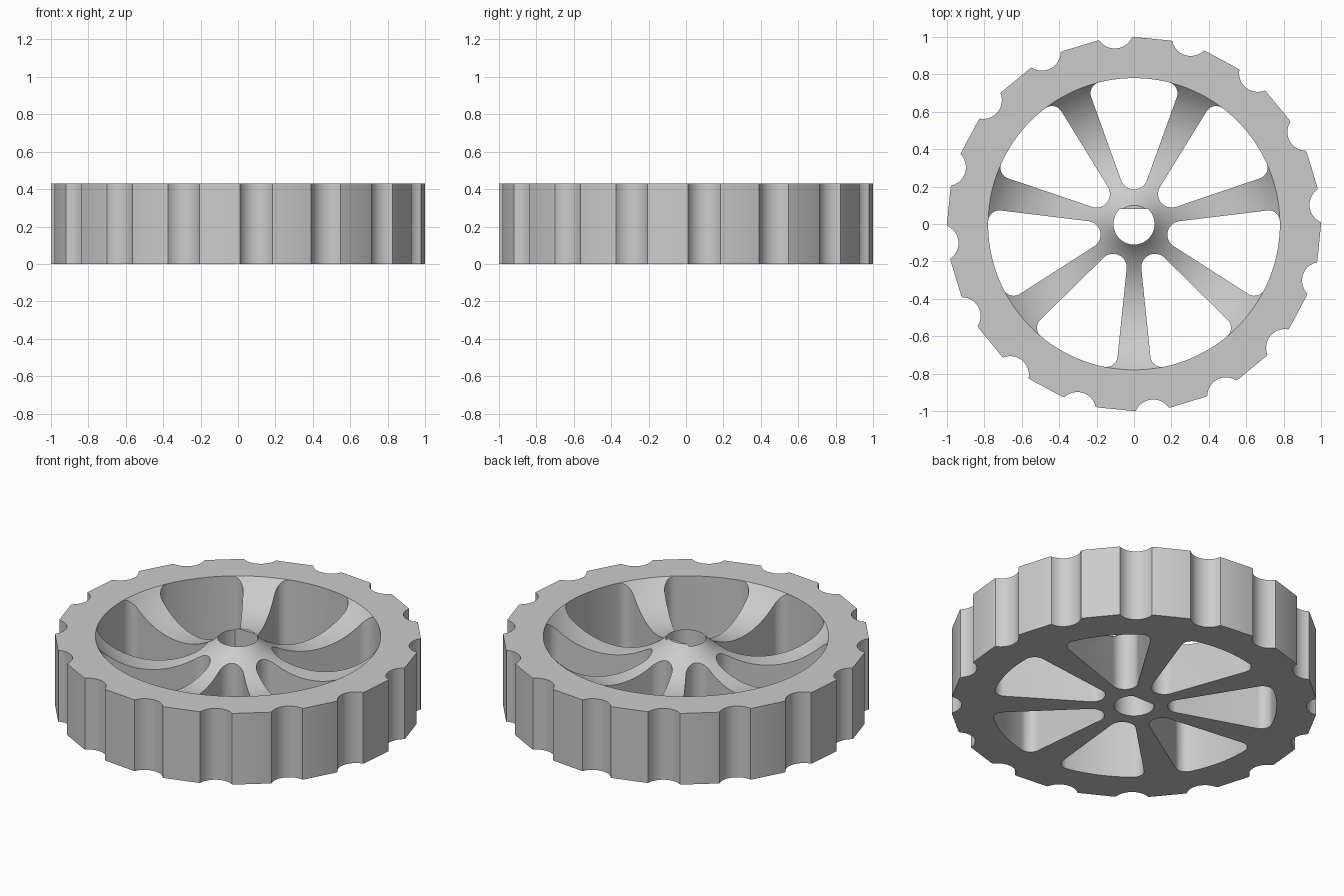
import bpy
import bmesh
from math import sin, cos, pi, radians, asin, atan2
from mathutils import Vector, Matrix

HEIGHT = 0.43
SPOKES = 7
NOTCHES = 16

cube = bpy.data.objects.get("Cube")
if cube:
    bpy.data.objects.remove(cube, do_unlink=True)

grey = bpy.data.materials.new("light_grey")
grey.use_nodes = True
grey.diffuse_color = (0.6, 0.6, 0.6, 1)
grey.node_tree.nodes["Principled BSDF"].inputs["Base Color"].default_value = (0.6, 0.6, 0.6, 1)


def arc(cx, cy, r, a0, a1, n):
    """Points along an arc, angles in radians."""
    return [Vector((cx + r * cos(a0 + (a1 - a0) * i / n),
                    cy + r * sin(a0 + (a1 - a0) * i / n))) for i in range(n + 1)]


def to_object(bm, name):
    bmesh.ops.recalc_face_normals(bm, faces=bm.faces)
    mesh = bpy.data.meshes.new(name)
    bm.to_mesh(mesh)
    bm.free()
    mesh.materials.append(grey)
    obj = bpy.data.objects.new(name, mesh)
    bpy.context.collection.objects.link(obj)
    return obj


def prism(name, outlines, z0, z1):
    """Extrude closed outlines from z0 to z1."""
    bm = bmesh.new()
    for pts in outlines:
        face = bm.faces.new([bm.verts.new((p.x, p.y, z0)) for p in pts])
        geo = bmesh.ops.extrude_face_region(bm, geom=[face])["geom"]
        top = [v for v in geo if isinstance(v, bmesh.types.BMVert)]
        bmesh.ops.translate(bm, verts=top, vec=(0, 0, z1 - z0))
    return to_object(bm, name)


# Rim outline: flat facets alternating with scooped grip notches
rim = []
step = 2 * pi / NOTCHES
half, depth = 0.088, 0.052
scoop_r = (half ** 2 + depth ** 2) / (2 * depth)
sweep = asin(half / scoop_r)
for k in range(NOTCHES):
    a = pi / 2 + k * step
    rim.append(Vector((cos(a), sin(a))))
    mid = a + step / 4
    r_c = cos(step / 4) - depth + scoop_r
    rim += arc(r_c * cos(mid), r_c * sin(mid), scoop_r,
               mid + pi + sweep, mid + pi - sweep, 12)
    rim.append(Vector((cos(a + step / 2), sin(a + step / 2))))
wheel = prism("wheel", [rim], 0, HEIGHT)

# Openings between spokes: round inner end, wide filleted outer end
lean = atan2(0.36, 1)
corner = Vector((0.1726, 0.699))
bend = atan2(corner.y, corner.x)
right = arc(0, 0.258, 0.073, -pi / 2, -lean, 10)
right += arc(corner.x, corner.y, 0.06, -lean, bend, 10)
right += arc(0, 0, 0.78, bend, pi / 2, 8)[1:]
opening = right + [Vector((-p.x, p.y)) for p in reversed(right[1:-1])]
openings = []
for k in range(SPOKES):
    turn = Matrix.Rotation(2 * pi * k / SPOKES, 2)
    openings.append([turn @ p for p in opening])
pocket_cutter = prism("pocket_cutter", openings, -0.2, 0.8)

# Axle hole with one flat side
flat = asin(0.08 / 0.11)
bore_cutter = prism("bore_cutter", [arc(0, 0, 0.11, pi - flat, 2 * pi + flat, 40)], -0.2, 0.8)

# Ring-shaped dish that hollows the spokes between hub and rim
inner, outer, sag = 0.10, 0.78, 0.16
chord = (outer - inner) / 2
dish_r = (chord ** 2 + sag ** 2) / (2 * sag)
spread = asin(chord / dish_r)
section = arc((inner + outer) / 2, HEIGHT - sag + dish_r, dish_r,
              -pi / 2 - spread, -pi / 2 + spread, 20)
section += [Vector((outer, 0.7)), Vector((inner, 0.7))]
bm = bmesh.new()
verts = [bm.verts.new((p.x, 0, p.y)) for p in section]
edges = [bm.edges.new((verts[i - 1], verts[i])) for i in range(len(verts))]
bmesh.ops.spin(bm, geom=verts + edges, cent=(0, 0, 0), axis=(0, 0, 1),
               angle=2 * pi, steps=112)
bmesh.ops.remove_doubles(bm, verts=bm.verts, dist=0.0001)
dish_cutter = to_object(bm, "dish_cutter")

# Cut the wheel, then remove the cutters
cutters = [dish_cutter, pocket_cutter, bore_cutter]
for cutter in cutters:
    cutter.hide_render = True
    mod = wheel.modifiers.new(cutter.name, "BOOLEAN")
    mod.operation = "DIFFERENCE"
    mod.solver = "EXACT"
    mod.object = cutter
bpy.context.view_layer.update()
cut = bpy.data.meshes.new_from_object(wheel.evaluated_get(bpy.context.evaluated_depsgraph_get()))
wheel.modifiers.clear()
wheel.data = cut
for cutter in cutters:
    bpy.data.objects.remove(cutter, do_unlink=True)

# One shared material, smooth curves with crisp edges
cut.materials.clear()
cut.materials.append(grey)
for poly in cut.polygons:
    poly.material_index = 0
bpy.ops.object.select_all(action="DESELECT")
wheel.select_set(True)
bpy.context.view_layer.objects.active = wheel
bpy.ops.object.shade_smooth_by_angle(angle=radians(20))
for poly in cut.polygons:
    if abs(poly.normal.z) > 0.999 and poly.area > 0.01:
        poly.use_smooth = False
